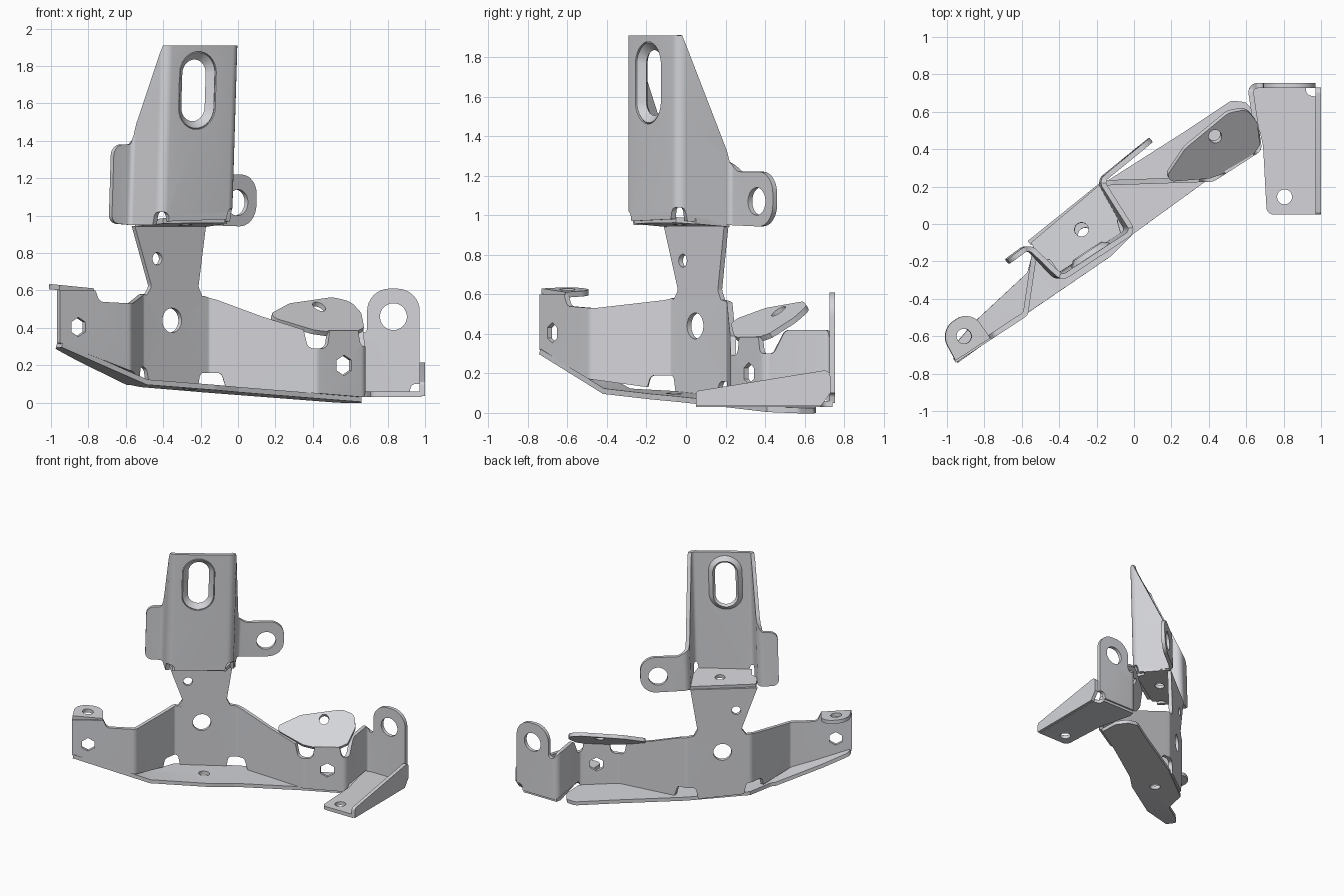
import bpy, bmesh, math
from mathutils import Vector as V

cube = bpy.data.objects.get("Cube")
if cube:
    bpy.data.objects.remove(cube)

steel = bpy.data.materials.new("light_grey_steel")
steel.use_nodes = True
COLOUR = (0.66, 0.665, 0.695, 1)
steel.diffuse_color = COLOUR
steel.node_tree.nodes["Principled BSDF"].inputs["Base Color"].default_value = COLOUR


def arc(a, c, b, r, steps=8):
    """True arc that rounds corner c between neighbours a and b."""
    a, c, b = V(a[:2]), V(c[:2]), V(b[:2])
    da, db = a - c, b - c
    angle = max(da.angle(db), 0.01)
    d = min(r / math.tan(angle / 2), da.length * 0.499, db.length * 0.499)
    p, q, w = c + da.normalized() * d, c + db.normalized() * d, math.sin(angle / 2)
    out = []
    for i in range(steps + 1):
        k = i / steps
        f, g, h = (1 - k) ** 2, 2 * k * (1 - k) * w, k * k
        out.append((p * f + c * g + q * h) / (f + g + h))
    return out


def rounded(points):
    """Closed outline; a third value on a point is its corner radius."""
    out = []
    for i, p in enumerate(points):
        if len(p) > 2:
            out += arc(points[i - 1], p, points[(i + 1) % len(points)], p[2])
        else:
            out.append(V(p))
    return out


def hole(x, y, r, sides=28, half=0):
    """Round, hexagonal or slotted loop."""
    loop = []
    for i in range(sides):
        a = math.tau * (i + 0.5) / sides
        shift = math.copysign(half, math.sin(a)) if half else 0
        loop.append(V((x + r * math.cos(a), y + r * math.sin(a) + shift)))
    return loop


def sheet(name, loops, place, cuts=(), thick=0.028):
    """Fill a flat pattern, split it at the bend lines, fold it, thicken it."""
    bm = bmesh.new()
    for loop in loops:
        vs = [bm.verts.new((p.x, p.y, 0)) for p in loop]
        for i, v in enumerate(vs):
            bm.edges.new((vs[i - 1], v))
    bmesh.ops.triangle_fill(bm, edges=bm.edges[:], use_beauty=True, normal=(0, 0, 1))
    for co, no in cuts:
        bmesh.ops.bisect_plane(bm, geom=bm.verts[:] + bm.edges[:] + bm.faces[:],
                               plane_co=co, plane_no=no, dist=1e-5)
    bmesh.ops.remove_doubles(bm, verts=bm.verts[:], dist=1e-5)
    for v in bm.verts:
        v.co = place(v.co.x, v.co.y)
    bmesh.ops.recalc_face_normals(bm, faces=bm.faces[:])
    mesh = bpy.data.meshes.new(name)
    bm.to_mesh(mesh)
    bm.free()
    mesh.materials.append(steel)
    ob = bpy.data.objects.new(name, mesh)
    bpy.context.collection.objects.link(ob)
    mod = ob.modifiers.new("thickness", "SOLIDIFY")
    mod.thickness, mod.offset, mod.use_even_offset = thick, 0, True
    bpy.ops.object.select_all(action="DESELECT")
    ob.select_set(True)
    bpy.context.view_layer.objects.active = ob
    bpy.ops.object.modifier_apply(modifier=mod.name)
    bpy.ops.object.shade_smooth_by_angle(angle=math.radians(30))


class Path:
    """Plan line of a wall; positions are corner number plus fraction."""
    def __init__(self, pts, bend=0.035, lean=0):
        self.pts, self.lean = [V(p) for p in pts], lean
        self.cum = [0]
        for a, b in zip(self.pts, self.pts[1:]):
            self.cum.append(self.cum[-1] + (b - a).length)
        self.line = [(0, self.pts[0])]
        for i in range(1, len(pts) - 1):
            curve = arc(pts[i - 1], pts[i], pts[i + 1], bend, 6)
            d = (curve[0] - self.pts[i]).length
            self.line += [(self.cum[i] + d * (k / 3 - 1), p) for k, p in enumerate(curve)]
        self.line.append((self.cum[-1], self.pts[-1]))

    def s(self, t):
        i = min(int(t), len(self.pts) - 2)
        return self.cum[i] + (t - i) * (self.cum[i + 1] - self.cum[i])

    def place(self, s, z):
        for (s0, a), (s1, b) in zip(self.line, self.line[1:]):
            if s <= s1 + 1e-6:
                break
        p = a.lerp(b, (s - s0) / (s1 - s0))
        return V((p.x + self.lean * (z - 1.4), p.y, z))

    def wall(self, name, outline, holes=()):
        loops = [rounded([(self.s(p[0]), *p[1:]) for p in outline])]
        loops += [hole(self.s(h[0]), *h[1:]) for h in holes]
        cuts = [((s, 0, 0), (1, 0, 0)) for s, _ in self.line[1:-1]]
        sheet(name, loops, self.place, cuts)


def plate(name, outline, height, holes=(), cuts=()):
    """Sheet laid over a plan outline at a height given by a function."""
    sheet(name, [rounded(outline)] + [hole(*h) for h in holes],
          lambda x, y: V((x, y, height(x, y))), cuts)


# Main folded web, from the end tab round to the upright ear at the back
web = Path([(-.96, -.73), (-.58, -.48), (-.52, -.07), (-.16, .22),
            (.42, .24), (.67, .40), (.62, .74), (.99, .74)])
web.wall("main_web", [
    (0, .32), (1, .17), (1.7, .13), (1.74, .19, .03), (2.06, .19, .03), (2.1, .1),
    (2.82, .07), (2.86, .16, .03), (3.12, .16, .03), (3.17, .07), (4, .05), (4.97, .03),
    (5.1, .07), (5.9, .07), (6.05, .05), (6.8, .05), (6.83, .1, .03), (6.95, .1),
    (6.95, .61, .12), (6.19, .61, .12), (6.19, .34, .06), (5.95, .42, .04),
    (5.3, .42, .04), (5.12, .3, .03), (4.92, .3, .03), (4.86, .385), (4.25, .385),
    (4.2, .29, .04), (3.92, .29, .04), (3.88, .39), (3.5, .46), (3.08, .55, .03),
    (2.92, .57), (2.88, .57), (2.1, .57), (2.02, .58), (1.9, .57), (1.05, .53),
    (.56, .54, .04), (.5, .6), (0, .6)],
    [(.26, .405, .052, 6), (2.44, .44, .066), (4.56, .2, .055, 6), (6.57, .46, .072)])

# Neck between web and shelf
neck = Path([(-.60, -.134), (-.10, .268)])
neck.wall("neck", [(.2, .57), (.26, .62, .03), (.08, .945), (.84, .945),
                   (.76, .62, .03), (.8, .57)], [(.32, .77, .033)])

# Shelf that carries the upper channel
plate("shelf", [(-.55, -.10), (-.5, -.19), (-.45, -.19, .02), (-.4, -.26), (-.07, -.05),
                (-.09, .02, .02), (-.06, .05), (-.17, .22)],
      lambda x, y: .955 + .08 * (.634 * x - .773 * y + .27), [(-.28, -.03, .037)])

# Upper channel with side flanges and two ears
upper = Path([(-.67, -.20), (-.56, -.12), (-.40, -.29), (-.02, -.04),
              (-.17, .23), (.10, .45)], .04, .03)
upper.wall("upper_channel", [
    (0, .96, .05), (1, .95), (1.8, .95), (1.86, 1.02, .03), (2.08, 1.02, .03), (2.1, .97),
    (2.9, .98), (2.93, 1.04, .03), (3.1, 1.04, .03), (3.15, .97), (4, .95),
    (5, .94, .11), (5, 1.22, .11), (4.2, 1.22, .06), (3.97, 1.27), (3.06, 1.91),
    (1.94, 1.91), (1.03, 1.43, .04), (.85, 1.38, .03), (0, 1.38, .06)],
    [(4.63, 1.07, .07), (2.44, 1.67, .118, 40, .09)])

# Dished rim of the slot
slot_s, slot_z, half = upper.s(2.44), 1.67, .09
inward = V((-.55, .835, 0))


def dish(s, z):
    dz = max(abs(z - slot_z) - half, 0)
    return upper.place(s, z) + inward * (.12 - math.hypot(s - slot_s, dz)) * 0.9


sheet("slot_rim", [hole(slot_s, slot_z, r, 40, half) for r in (.12, .083)],
      dish, thick=.024)


# Long bottom flange, bent upward toward the end tab
def floor_height(x, y):
    s = .773 * x + .634 * y
    return .11 - .36 * (s + .64) if s < -.64 else .11 - .065 * (s + .64)


plate("bottom_flange", [
    (-.94, -.74), (-.56, -.47), (-.12, -.17, .1), (.0, -.05, .1), (.4, .24, .1), (.66, .41),
    (.66, .57, .05), (.6, .65, .04), (.52, .66, .05), (.28, .5, .1), (-.16, .22),
    (-.52, -.07), (-.57, -.26, .05), (-.85, -.52, .05), (-.98, -.67, .04)],
    floor_height, [(-.26, -.06, .04)], [((-.64 * .773, -.64 * .634, 0), (.773, .634, 0))])

# Raised tilted pad on the left side of the web
plate("tilted_pad", [(.15, .23, .03), (.27, .41, .1), (.5, .6, .1), (.6, .62, .06),
                     (.655, .55, .05), (.67, .43), (.64, .385), (.47, .275), (.4, .25, .05)],
      lambda x, y: .368 - .35 * x + .6 * y, [(.43, .475, .035)])

# Small tab on the right end
plate("end_tab", [(-.955, -.73), (-1.04, -.571, .1), (-.875, -.455, .1), (-.77, -.61)],
      lambda x, y: .61 - .1 * (x + .9), [(-.91, -.6, .04)])

# Foot under the upright ear with its stiffening rib
plate("foot", [(.71, .05, .04), (.98, .05), (.98, .68), (.92, .69, .03), (.92, .74),
               (.63, .74), (.62, .7), (.69, .42, .1)],
      lambda x, y: .045, [(.805, .145, .04)])
rib = Path([(.985, .05), (.985, .73)])
rib.wall("foot_rib", [(0, .035), (.93, .035), (1, .1), (1, .22, .03), (0, .11, .02)])
